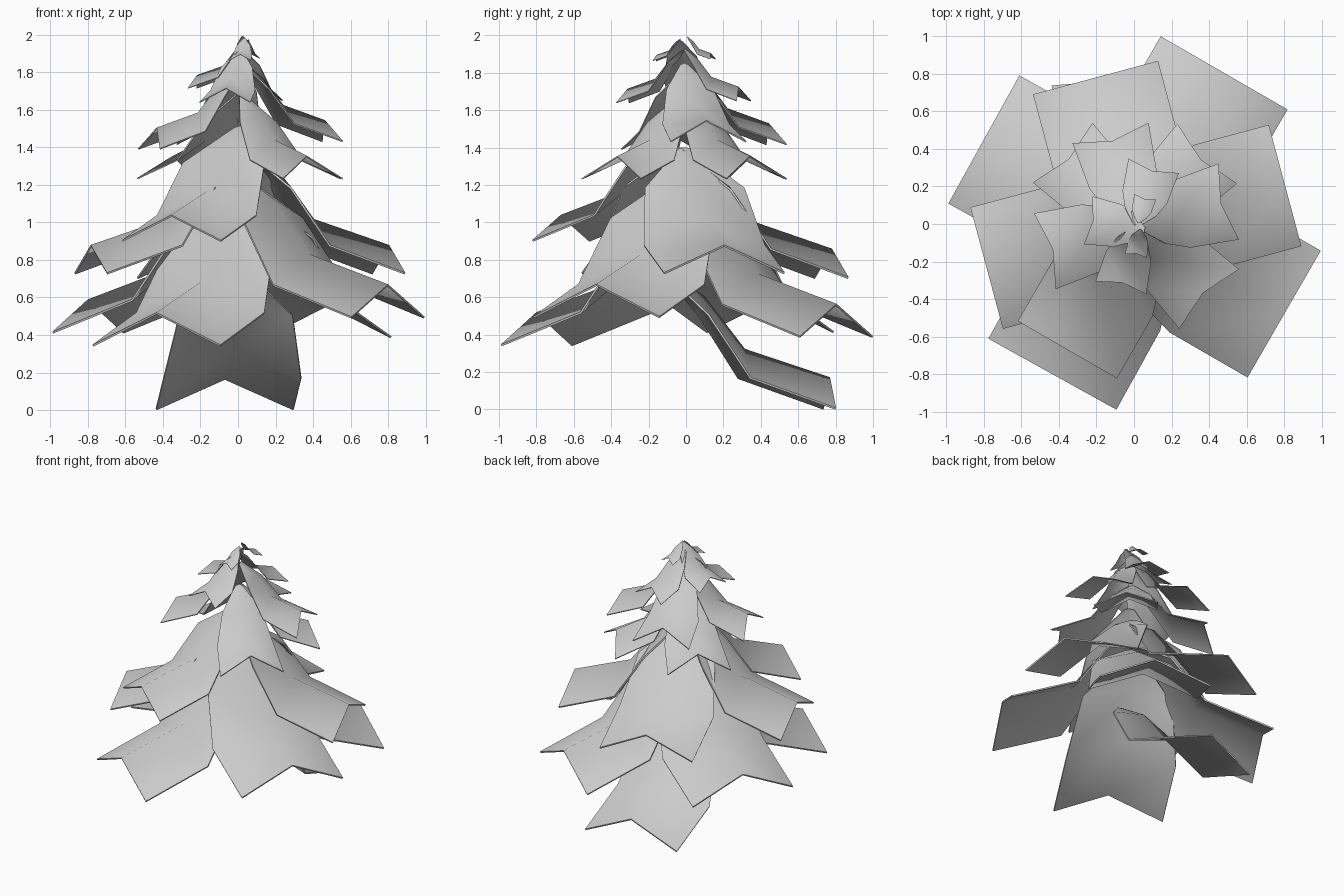
import bpy, math
from mathutils import Matrix, Vector

cube = bpy.data.objects.get("Cube")
if cube:
    bpy.data.objects.remove(cube)

mat = bpy.data.materials.new("pale_grey")
mat.use_nodes = True
GREY = (0.6, 0.6, 0.6, 1)
mat.diffuse_color = GREY
mat.node_tree.nodes["Principled BSDF"].inputs["Base Color"].default_value = GREY

# Cross rows of a frond from apex to end:
# distance in from the end (edge, ridge), half width, height (edge, ridge)
BROAD = [
    (0.82, 0.82, 0.04, 0.52, 0.53),
    (0.62, 0.62, 0.28, 0.31, 0.40),
    (0.42, 0.42, 0.34, 0.00, 0.14),
    (0.00, 0.00, 0.34, -0.15, 0.00),
]
SLIM = [
    (0.80, 0.80, 0.04, 0.48, 0.50),
    (0.62, 0.62, 0.21, 0.27, 0.36),
    (0.42, 0.44, 0.30, -0.03, 0.13),
    (0.00, 0.07, 0.34, -0.18, 0.00),
]


def frond(name, rows, x, y, z, angle, half_width):
    """Roof-folded frond; (x, y, z) is the middle of its outer end."""
    s = half_width / 0.34
    verts = []
    for back, ridge_back, half, edge, ridge in rows:
        verts += [(-back, -half, edge), (-ridge_back, 0, ridge), (-back, half, edge)]
    place = Matrix.Translation((x, y, z)) @ Matrix.Rotation(math.radians(angle), 4, "Z")
    verts = [place @ (Vector(v) * s) for v in verts]
    faces = []
    for row in range(len(rows) - 1):
        for side in range(2):
            a = row * 3 + side
            faces.append((a, a + 3, a + 4, a + 1))
    mesh = bpy.data.meshes.new(name)
    mesh.from_pydata(verts, [], faces)
    mesh.materials.append(mat)
    obj = bpy.data.objects.new(name, mesh)
    bpy.context.collection.objects.link(obj)
    # Thin sheet with a crisp rim
    solid = obj.modifiers.new("thickness", "SOLIDIFY")
    solid.thickness = 0.011 * min(1, s)
    solid.offset = -1
    bpy.ops.object.select_all(action="DESELECT")
    obj.select_set(True)
    bpy.context.view_layer.objects.active = obj
    bpy.ops.object.modifier_apply(modifier="thickness")
    bpy.ops.object.shade_smooth_by_angle(angle=math.radians(65))


# Tiers from the ground up: end x, y, z, heading, half width
BROAD_TIERS = {
    "ground_frond": [(-0.07, 0.77, 0.172, 95, 0.37)],
    "lower_frond": [
        (0.48, 0.805, 0.565, 60, 0.39), (0.80, -0.48, 0.67, -30, 0.39),
        (-0.435, -0.80, 0.52, 241, 0.39), (-0.80, 0.45, 0.59, 151, 0.39),
    ],
    "middle_frond": [
        (-0.205, 0.78, 0.86, 105, 0.345), (0.805, 0.205, 0.88, 15, 0.335),
        (-0.785, -0.235, 0.88, 195, 0.335), (-0.355, -0.67, 1.04, 240, 0.305),
    ],
}
SLIM_TIERS = {
    "upper_frond": [
        (-0.38, 0.38, 1.355, 135, 0.225), (0.39, 0.375, 1.355, 45, 0.225),
        (0.40, -0.40, 1.355, -45, 0.225),
    ],
    "high_frond": [
        (0.505, 0.12, 1.545, 15, 0.21), (-0.475, -0.145, 1.505, 196, 0.21),
        (-0.125, 0.485, 1.53, 105, 0.21),
    ],
    "crown_frond": [
        (-0.07, -0.34, 1.715, 256, 0.14), (0.105, 0.31, 1.725, 74, 0.14),
        (-0.245, 0.02, 1.785, 170, 0.13),
    ],
    "tip_frond": [(0.01, -0.17, 1.895, 260, 0.06), (0.06, 0.145, 1.905, 75, 0.06)],
}
for rows, tiers in ((BROAD, BROAD_TIERS), (SLIM, SLIM_TIERS)):
    for tier, fronds in tiers.items():
        for i, spec in enumerate(fronds, 1):
            frond(f"{tier}_{i}", rows, *spec)
